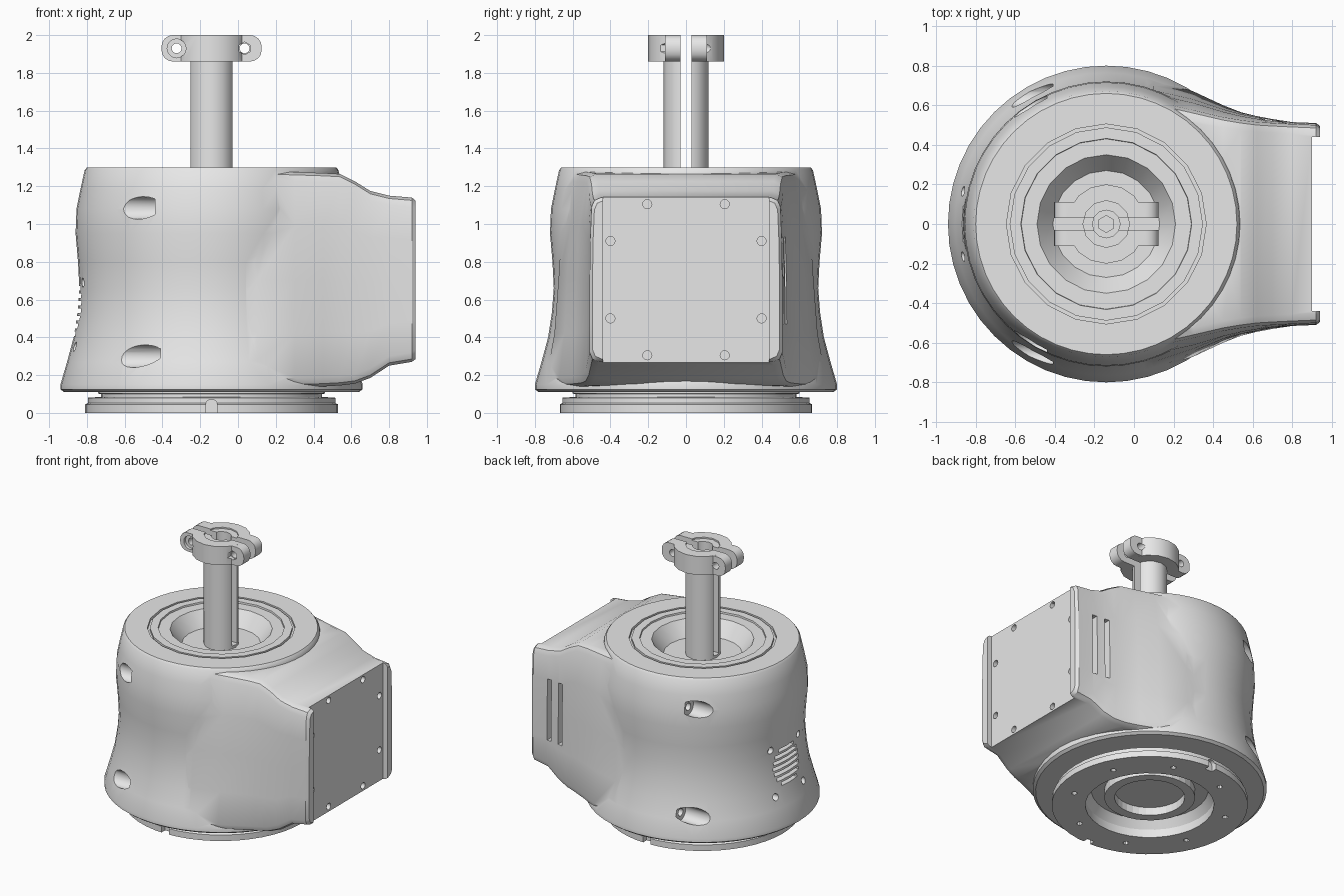
import bpy, bmesh
from math import sin, cos, pi, sqrt, radians
from mathutils import Matrix, Vector

if "Cube" in bpy.data.objects:
    bpy.data.objects.remove(bpy.data.objects["Cube"])

CX = -0.14  # main axis

grey = bpy.data.materials.new("plain grey")
grey.use_nodes = True
grey.diffuse_color = (0.8, 0.8, 0.8, 1)
grey.node_tree.nodes["Principled BSDF"].inputs["Base Color"].default_value = grey.diffuse_color


def finish(name, bm):
    bmesh.ops.recalc_face_normals(bm, faces=bm.faces)
    mesh = bpy.data.meshes.new(name)
    bm.to_mesh(mesh)
    bm.free()
    mesh.materials.append(grey)
    ob = bpy.data.objects.new(name, mesh)
    bpy.context.collection.objects.link(ob)
    return ob


def skin(name, rings, closed=False):
    """Bridge matching loops of points, capping the ends unless closed."""
    bm = bmesh.new()
    loops = [[bm.verts.new(p) for p in ring] for ring in rings]
    pairs = list(zip(loops, loops[1:]))
    if closed:
        pairs.append((loops[-1], loops[0]))
    else:
        bm.faces.new(loops[0])
        bm.faces.new(loops[-1])
    for a, b in pairs:
        n = len(a)
        for i in range(n):
            j = (i + 1) % n
            bm.faces.new((a[i], a[j], b[j], b[i]))
    return finish(name, bm)


def lathe(name, profile, sides=24, closed=False):
    turn = [2 * pi * i / sides for i in range(sides)]
    return skin(name, [[(CX + r * cos(a), r * sin(a), z) for a in turn]
                       for r, z in profile], closed)


def rod(name, start, end, radius, sides=16):
    a, b = Vector(start), Vector(end)
    bm = bmesh.new()
    turn = (b - a).to_track_quat('Z', 'Y').to_matrix().to_4x4()
    bmesh.ops.create_cone(bm, cap_ends=True, segments=sides, radius1=radius, radius2=radius,
                          depth=(b - a).length, matrix=Matrix.Translation((a + b) / 2) @ turn)
    return finish(name, bm)


def box(name, low, high, round_y=0):
    a, b = Vector(low), Vector(high)
    bm = bmesh.new()
    bmesh.ops.create_cube(bm, size=1, matrix=Matrix.Translation((a + b) / 2)
                          @ Matrix.Diagonal((*(b - a), 1)))
    if round_y:
        edges = [e for e in bm.edges if abs((e.verts[0].co - e.verts[1].co).y) > 0.01]
        bmesh.ops.bevel(bm, geom=edges, offset=round_y, segments=4, profile=0.5, affect='EDGES')
    return finish(name, bm)


def combine(target, tool, operation='DIFFERENCE', keep=False):
    mod = target.modifiers.new("shape", 'BOOLEAN')
    mod.operation, mod.solver, mod.object = operation, 'EXACT', tool
    bpy.context.view_layer.objects.active = target
    bpy.ops.object.modifier_apply(modifier=mod.name)
    if not keep:
        bpy.data.objects.remove(tool)


def smooth(ob, angle=32):
    bpy.ops.object.select_all(action='DESELECT')
    ob.select_set(True)
    bpy.context.view_layer.objects.active = ob
    bpy.ops.object.shade_smooth_by_angle(angle=radians(angle))


# Round waisted housing
housing = lathe("housing", [
    (0.78, 0.11), (0.8, 0.125), (0.8, 0.15), (0.765, 0.27), (0.73, 0.4), (0.71, 0.53),
    (0.7, 0.66), (0.707, 0.8), (0.72, 0.95), (0.715, 1.08), (0.695, 1.18),
    (0.672, 1.285), (0.66, 1.3)], 48)


# Side mount that blends into the housing
def section(x, top, mid, low, zt, zb, c=0.05):
    zm = (zt + zb) / 2
    half = [(top - c, zt), (top - c * 0.3, zt - c * 0.3), (top, zt - c),
            ((top + 2 * mid) / 3, (zt + zm) / 2), (mid, zm), ((low + 2 * mid) / 3, (zb + zm) / 2),
            (low, zb + c), (low - c * 0.3, zb + c * 0.3), (low - c, zb)]
    return [(x, y, z) for y, z in half] + [(x, -y, z) for y, z in reversed(half)]


mount = skin("mount", [section(*s) for s in (
    (CX, 0.61, 0.67, 0.70, 1.27, 0.15),
    (0.1, 0.62, 0.675, 0.74, 1.28, 0.13),
    (0.3, 0.575, 0.63, 0.67, 1.275, 0.135),
    (0.45, 0.54, 0.58, 0.6, 1.27, 0.14),
    (0.54, 0.525, 0.555, 0.565, 1.265, 0.145),
    (0.62, 0.515, 0.54, 0.545, 1.225, 0.155),
    (0.7, 0.51, 0.525, 0.53, 1.175, 0.185),
    (0.8, 0.505, 0.515, 0.515, 1.15, 0.25),
    (0.92, 0.5, 0.51, 0.51, 1.14, 0.27),
    (0.94, 0.485, 0.495, 0.495, 1.125, 0.285))])
combine(housing, mount, 'UNION')

# Recessed plate between two upright lips, with its screw holes
combine(housing, box("plate_cut", (0.9, -0.44, 0), (1.1, 0.44, 1.4)))
for side in (-1, 1):
    for y, z in ((0.205, 1.105), (0.4, 0.91), (0.4, 0.5), (0.205, 0.305)):
        combine(housing, rod("plate_hole", (0.86, side * y, z), (1, side * y, z), 0.024))

# Two upright vents on the rear flank of the mount
for x in (0.68, 0.78):
    combine(housing, box("vent", (x - 0.018, 0.46, 0.47), (x + 0.018, 0.7, 0.93)))

# Screw pockets in the flanks, open towards the rounded end
for side in (-1, 1):
    for y, z, end in ((0.6, 1.085, -0.44), (0.65, 0.3, -0.41)):
        combine(housing, rod("pocket", (-1, side * y, z), (end, side * y, z), 0.06, 20))
        combine(housing, rod("pocket_hole", (-0.6, side * y, z), (end + 0.05, side * y, z), 0.028))

# Round grille with corner holes
for i in range(7):
    z = 0.42 + 0.04 * i
    w = sqrt(0.15 ** 2 - (z - 0.54) ** 2)
    combine(housing, box("grille_slot", (-1, -w, z - 0.012), (-0.8, w, z + 0.012)))
for y in (-0.165, 0.165):
    for z in (0.35, 0.69):
        combine(housing, rod("grille_hole", (-1, y, z), (-0.79, y, z), 0.025))

# Stepped top: ring groove, shallow step and bowl
combine(housing, lathe("groove", [(0.488, 1.28), (0.505, 1.28), (0.505, 1.35), (0.488, 1.35)], 20, True))
combine(housing, lathe("top_step", [(0.43, 1.288), (0.44, 1.35)], 20))
combine(housing, lathe("bowl", [(0.27, 1.18), (0.35, 1.288), (0.35, 1.36)], 20))

# Base flange with neck, bore, notches and screw holes
base = lathe("base_flange", [(0.67, 0), (0.67, 0.045), (0.655, 0.052), (0.655, 0.08),
                             (0.585, 0.085), (0.585, 0.1), (0.6, 0.102), (0.6, 0.13)], 48)
for ob in (housing, base):
    combine(ob, lathe("bore", [(0.44, -0.05), (0.44, 0.06), (0.4, 0.12)], 32))
    combine(ob, lathe("inner_bore", [(0.24, 0.05), (0.24, 0.4)], 32))
for side in (-1, 1):
    combine(base, box("notch", (CX - 0.03, side * 0.665 - 0.04, -0.06),
                      (CX + 0.03, side * 0.665 + 0.04, 0.07), 0.025))
for i in range(8):
    a = pi / 8 + i * pi / 4
    x, y = CX + 0.54 * cos(a), 0.54 * sin(a)
    combine(base, rod("base_hole", (x, y, -0.1), (x, y, 0.035), 0.02, 10))
lathe("bearing_ring", [(0.31, 0.06), (0.31, 0.14), (0.24, 0.14), (0.24, 0.06)], 32, True)

# Split hollow shaft and its core
shaft = lathe("split_shaft", [(0.12, 1.15), (0.12, 1.99), (0.07, 1.99), (0.07, 1.15)], 12, True)
combine(shaft, box("shaft_gap", (-1, -0.03, 1.2), (1, 0.03, 2.1)))
rod("shaft_core", (CX, 0, 1.15), (CX, 0, 1.25), 0.045, 6)

# Two-piece clamp with rounded ears and bolt holes
clamp = lathe("clamp", [(0.2, 1.86), (0.2, 2.0)], 16)
combine(clamp, box("ears", (-0.405, -0.11, 1.8601), (0.125, 0.11, 1.9999), 0.06), 'UNION')
combine(clamp, lathe("clamp_bore", [(0.118, 1.8), (0.118, 2.1)], 12))
combine(clamp, box("clamp_gap", (-1, -0.03, 1.8), (1, 0.03, 2.1)))
for x, wide, sides in ((-0.325, 0.05, 16), (0.035, 0.034, 6)):
    combine(clamp, rod("bolt_hole", (x, -0.3, 1.93), (x, 0.3, 1.93), 0.026))
    combine(clamp, rod("bolt_seat", (x, -0.3, 1.93), (x, -0.09, 1.93), wide, sides))

smooth(housing)
smooth(base)
smooth(shaft)
smooth(clamp, 25)
